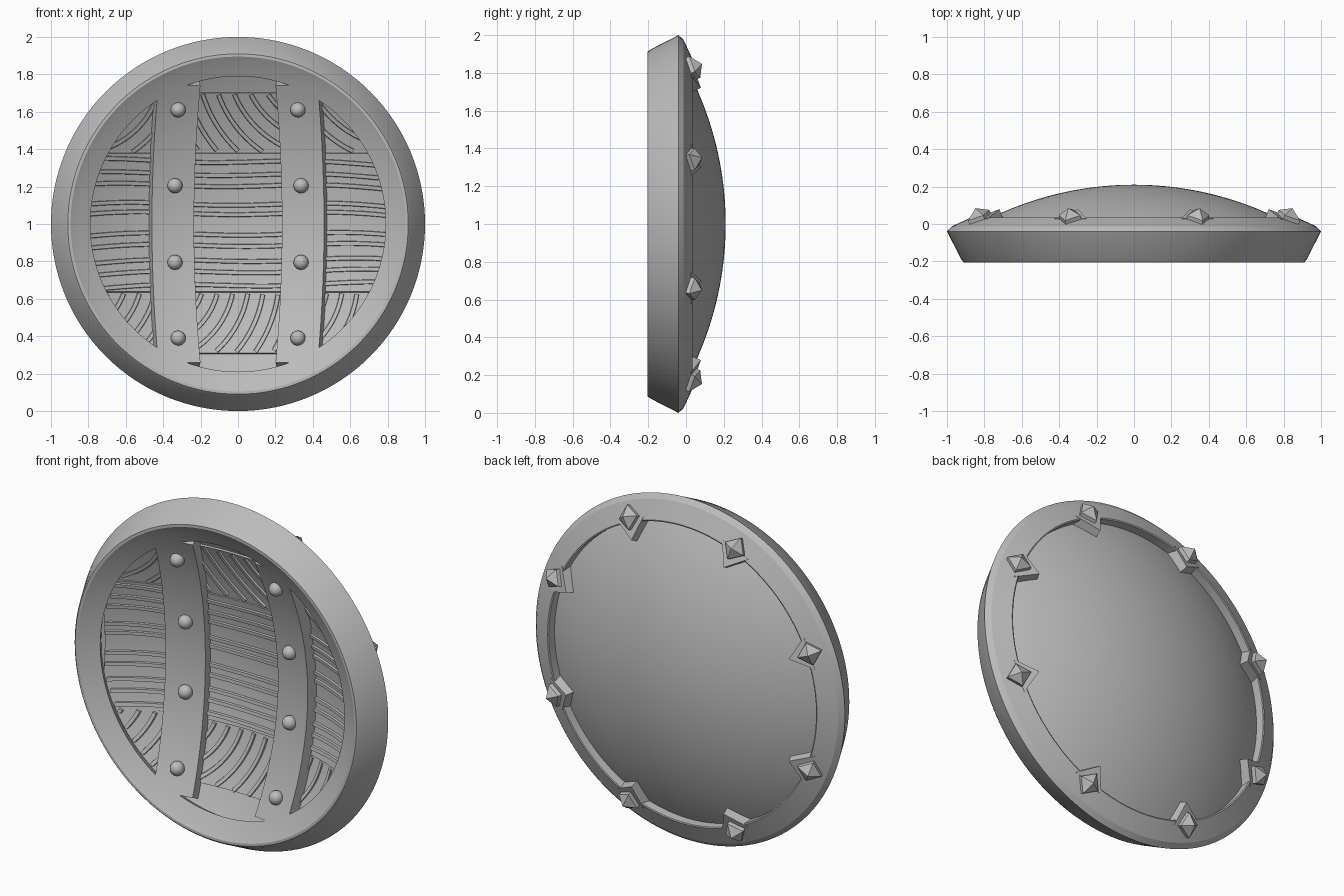
import bpy, bmesh, math
from mathutils import Vector

if "Cube" in bpy.data.objects:
    bpy.data.objects.remove(bpy.data.objects["Cube"])

mat = bpy.data.materials.new("plain grey")
mat.use_nodes = True
GREY = (0.5, 0.5, 0.5, 1)
mat.diffuse_color = GREY
mat.node_tree.nodes["Principled BSDF"].inputs["Base Color"].default_value = GREY


def finish(name, bm, angle=30):
    bmesh.ops.recalc_face_normals(bm, faces=bm.faces)
    mesh = bpy.data.meshes.new(name)
    bm.to_mesh(mesh)
    bm.free()
    mesh.materials.append(mat)
    mesh.shade_smooth()
    mesh.set_sharp_from_angle(angle=math.radians(angle))
    ob = bpy.data.objects.new(name, mesh)
    bpy.context.collection.objects.link(ob)


def bowl(r, centre, radius):
    """Depth y of a spherical surface at distance r from the axis."""
    return centre - radius + math.sqrt(radius ** 2 - r ** 2)


def frame_y(r):
    return bowl(r, 0.05, 1.7)


def floor_y(r):
    return bowl(r, 0.12, 1.7)


def raised_y(r):
    return floor_y(r) - 0.008


def lathe(name, profile, closed=False, steps=128):
    """Revolve (r, y) points about the shield axis."""
    bm = bmesh.new()
    rings = []
    for i in range(steps):
        a = math.tau * i / steps
        rings.append([bm.verts.new((r * math.cos(a), y, 1 + r * math.sin(a))) for r, y in profile])
    n = len(profile)
    for i in range(steps):
        p, q = rings[i], rings[(i + 1) % steps]
        for j in range(n if closed else n - 1):
            k = (j + 1) % n
            loop = [p[j], p[k], q[k], q[j]]
            if profile[j][0] == 0:
                loop = [p[j], p[k], q[k]]
            bm.faces.new(loop)
    bmesh.ops.remove_doubles(bm, verts=bm.verts, dist=1e-5)
    finish(name, bm, 18)


def sheet(name, edges, z0, z1, depth, thick, rows=32, cols=12, limit=2):
    """Curved slab; edges(z) gives its left and right x, thickness runs to the back."""
    bm = bmesh.new()
    grid = []
    for i in range(rows + 1):
        z = z0 + (z1 - z0) * i / rows
        xa, xb = edges(z)
        half = math.sqrt(max(limit ** 2 - z ** 2, 0))
        xa, xb = max(xa, -half), min(xb, half)
        row = []
        for j in range(cols + 1):
            x = xa + (xb - xa) * j / cols
            y = depth(math.hypot(x, z))
            out = Vector((x, 1.6, z)).normalized() * thick
            front = Vector((x, y, z + 1))
            row.append((bm.verts.new(front), bm.verts.new(front + out)))
        grid.append(row)
    for i in range(rows):
        for j in range(cols):
            cell = (grid[i][j], grid[i][j + 1], grid[i + 1][j + 1], grid[i + 1][j])
            for side in (0, 1):
                bm.faces.new([c[side] for c in cell])
    rim = [grid[0][j] for j in range(cols)] + [grid[i][cols] for i in range(rows)]
    rim += [grid[rows][j] for j in range(cols, 0, -1)] + [grid[i][0] for i in range(rows, 0, -1)]
    for p, q in zip(rim, rim[1:] + rim[:1]):
        bm.faces.new((p[0], q[0], q[1], p[1]))
    finish(name, bm)


# Rim with its bowl-shaped inner lip
lip = [(r, frame_y(r)) for r in (0.89, 0.865, 0.84, 0.815, 0.79)]
lathe("rim", [(0.86, -0.06), (0.865, 0.033), (0.872, 0.035), (0.975, -0.013), (1, -0.04),
              (0.922, -0.192), (0.91, -0.205), (0.895, -0.205)] + lip + [(0.822, -0.09)], closed=True)

# Domed face and the bowl behind the planks
radii = [0.88 * i / 24 for i in range(25)]
lathe("dome", [(r, bowl(r, 0.21, 1.75)) for r in radii])
lathe("inner_bowl", [(r, floor_y(r) + 0.012) for r in radii])

# Two straps bowing outward across the inside, each with four rivets
for side, name in ((-1, "right"), (1, "left")):
    def strap_edges(z, s=side):
        bow = 0.035 * (1 - (z / 0.75) ** 2)
        return sorted((s * (0.2 + bow), s * (0.425 + bow)))
    sheet(name + "_strap", strap_edges, -0.74, 0.74, frame_y, 0.07)
    for k, z in enumerate((-0.61, -0.205, 0.205, 0.61)):
        x = side * (0.32 if abs(z) > 0.5 else 0.337)
        bm = bmesh.new()
        bmesh.ops.create_uvsphere(bm, u_segments=20, v_segments=12, radius=0.04)
        bmesh.ops.translate(bm, verts=bm.verts, vec=(x, frame_y(math.hypot(x, z)) - 0.008, 1 + z))
        finish(f"{name}_rivet_{k + 1}", bm, 60)

# Plank panels, the central row standing a little proud
for column, (xa, xb) in {"right": (-0.8, -0.34), "middle": (-0.33, 0.33), "left": (0.34, 0.8)}.items():
    def span(z, a=xa, b=xb):
        return a, b
    for row, za, zb, depth in (("lower", -0.69, -0.365, floor_y), ("central", -0.362, 0.378, raised_y),
                               ("upper", 0.38, 0.7, floor_y)):
        sheet(f"{column}_{row}_planks", span, za, zb, depth, 0.02, rows=24, cols=16, limit=0.82)


# Raised wood grain
def ridge(bm, path, depth, width=0.014, height=0.013):
    if len(path) < 3:
        return
    sections = []
    for i, p in enumerate(path):
        t = (path[min(i + 1, len(path) - 1)] - path[max(i - 1, 0)]).normalized()
        across = Vector((-t.y, t.x))
        pts = []
        for shift, up in ((-1, -0.01), (-0.7, height), (0.7, height), (1, -0.01)):
            q = p + across * shift * width
            pts.append(bm.verts.new((q.x, depth(q.length) - up, 1 + q.y)))
        sections.append(pts)
    for a, b in zip(sections, sections[1:]):
        for j in range(4):
            k = (j + 1) % 4
            bm.faces.new((a[j], a[k], b[k], b[j]))
    bm.faces.new(sections[0])
    bm.faces.new(sections[-1][::-1])


def inside(p, box):
    return box[0] < p.x < box[1] and box[2] < p.y < box[3] and p.length < 0.81


# Curved grain: panel box, arc centre, smallest radius
UP, LOW = (0.385, 0.695), (-0.685, -0.37)
ARCS = [((-0.3, 0.3) + UP, (0.48, 0.9), 0.3),
        ((-0.3, 0.3) + LOW, (-0.48, -0.28), 0.22),
        ((-0.8, -0.38) + UP, (-0.85, 0.82), 0.2),
        ((0.38, 0.8) + UP, (0.88, 0.95), 0.3),
        ((-0.8, -0.38) + LOW, (-0.95, -0.25), 0.2),
        ((0.38, 0.8) + LOW, (0.1, -0.3), 0.3)]
bm = bmesh.new()
for box, centre, start in ARCS:
    for k in range(8):
        rad = start + 0.08 * k
        arc = [Vector(centre) + rad * Vector((math.cos(a), math.sin(a)))
               for a in (math.tau * i / 400 for i in range(400))]
        # Start each arc outside its panel so the path stays unbroken
        first = next((i for i, p in enumerate(arc) if not inside(p, box)), 0)
        ridge(bm, [p for p in arc[first:] + arc[:first] if inside(p, box)], floor_y)
finish("curved_grain", bm)

# Near-level grain of the central row
bm = bmesh.new()
for z0 in (0.33, 0.26, 0.2, 0.1, 0.05, -0.06, -0.12, -0.2, -0.26, -0.33):
    for xa, xb in ((-0.8, -0.36), (-0.32, 0.32), (0.36, 0.8)):
        xs = [xa + (xb - xa) * i / 60 for i in range(61)]
        path = [Vector((x, z0 + 0.03 * math.sin(x * 4 + z0 * 3) * x)) for x in xs]
        ridge(bm, [p for p in path if inside(p, (-0.8, 0.8, -0.355, 0.37))], raised_y)
finish("level_grain", bm)

# Pointed brackets and diamond studs around the back of the rim
SLOPE = math.atan2(0.048, 0.103)
for k in range(8):
    a = math.tau * (k + 0.5) / 8
    radial = Vector((math.cos(a), 0, math.sin(a)))
    side = Vector((-math.sin(a), 0, math.cos(a)))
    back = Vector((0, 1, 0))
    along = radial * math.cos(SLOPE) - back * math.sin(SLOPE)
    normal = radial * math.sin(SLOPE) + back * math.cos(SLOPE)
    origin = Vector((0, 0.0265, 1)) + radial * 0.89

    def place(u, v, h):
        return origin + along * u + side * v + normal * h

    bm = bmesh.new()
    outline = [(-0.005, -0.092), (-0.005, 0.092), (-0.122, 0)]
    top = bm.faces.new([bm.verts.new(place(u, v, 0.001)) for u, v in outline])
    low = bmesh.ops.extrude_face_region(bm, geom=[top])["geom"]
    bmesh.ops.translate(bm, vec=normal * -0.08, verts=[g for g in low if isinstance(g, bmesh.types.BMVert)])
    finish(f"bracket_{k + 1}", bm)

    bm = bmesh.new()
    diamond = [(0.068, 0), (0, 0.063), (-0.068, 0), (0, -0.063)]
    foot = [bm.verts.new(place(u, v, -0.01)) for u, v in diamond]
    brim = [bm.verts.new(place(u, v, 0.022)) for u, v in diamond]
    tip = bm.verts.new(place(0, 0, 0.064))
    for i in range(4):
        j = (i + 1) % 4
        bm.faces.new((foot[i], foot[j], brim[j], brim[i]))
        bm.faces.new((brim[i], brim[j], tip))
    bm.faces.new(foot[::-1])
    finish(f"stud_{k + 1}", bm, 10)
